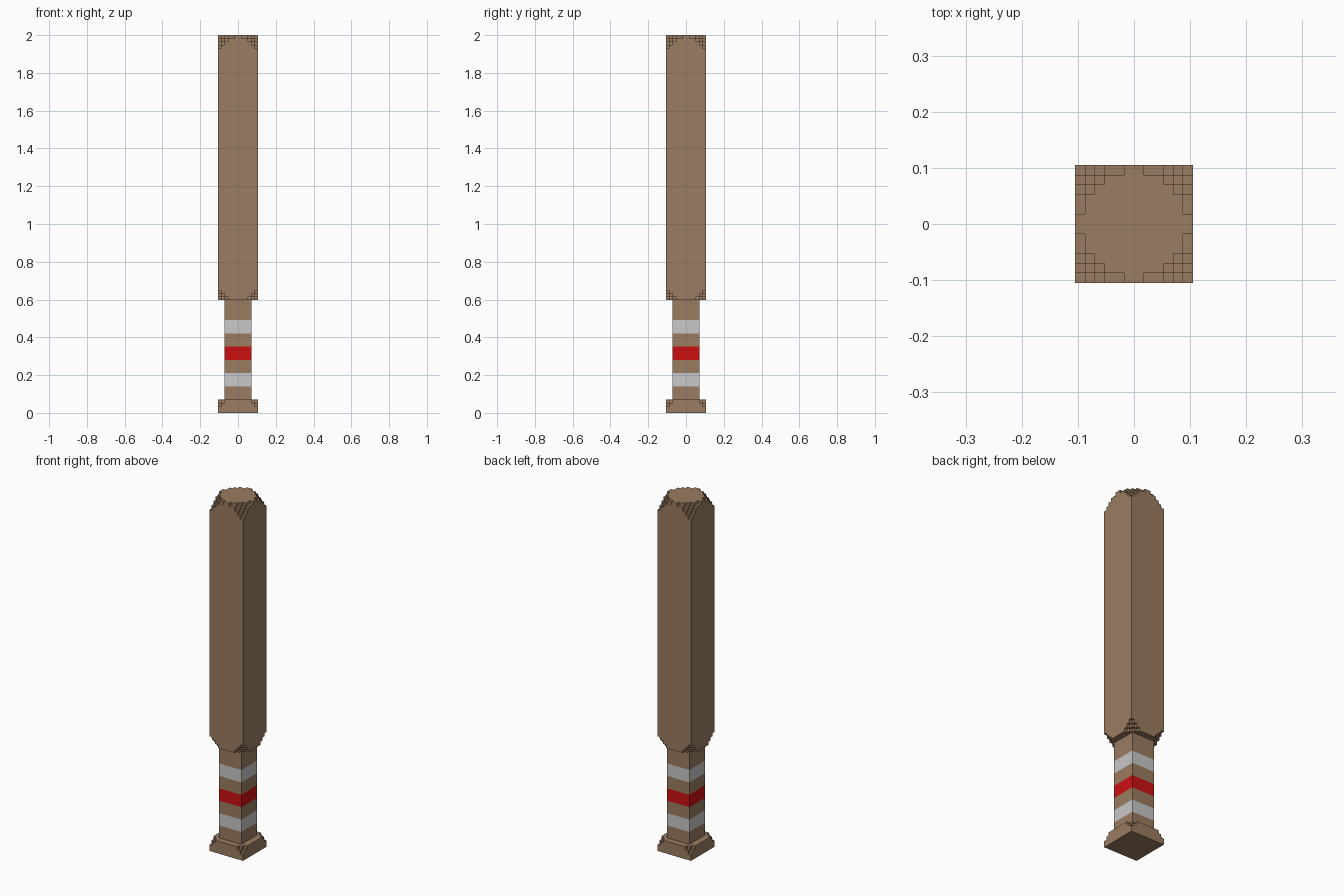
import bpy, bmesh, math
from mathutils import Vector

if "Cube" in bpy.data.objects:
    bpy.data.objects.remove(bpy.data.objects["Cube"])

V = 2 / 114                       # size of one cube cell
KNOB, GRIP, TOP = 4, 34, 114      # layer where each part ends
R = [5.6, 6.15, 6.7, 7.25]        # cut radii of the stepped corners, from the end inward


def material(name, rgb):
    m = bpy.data.materials.new(name)
    m.diffuse_color = (*rgb, 1)
    m.use_nodes = True
    m.node_tree.nodes["Principled BSDF"].inputs["Base Color"].default_value = m.diffuse_color
    return m


MATS = [material("brown wood", (0.328, 0.202, 0.119)),
        material("light grey", (0.58, 0.58, 0.58)),
        material("red", (0.60, 0.005, 0.005))]


def radius(k):
    """Rounding radius of layer k (large means square)."""
    if k < KNOB:
        return R[2:][KNOB - 1 - k] if KNOB - 1 - k < 2 else 9
    if TOP - 1 - k < 4:
        return R[TOP - 1 - k]
    if k - GRIP < 3:
        return R[1:][k - GRIP]
    return 9


def solid(i, j, k):
    if not 0 <= k < TOP:
        return False
    half = 4 if KNOB <= k < GRIP else 6
    x, y = abs(i + 0.5), abs(j + 0.5)
    if max(x, y) > half:
        return False
    return half == 4 or math.hypot(x, y) < radius(k)


def colour(k):
    """Grip bands by height."""
    if 8 <= k < 12 or 24 <= k < 28:
        return 1
    return 2 if 16 <= k < 20 else 0


def build(name, k0, k1):
    """Exposed cell faces between two layers, merged into large flats."""
    bm = bmesh.new()
    for k in range(k0, k1):
        for i in range(-6, 6):
            for j in range(-6, 6):
                if not solid(i, j, k):
                    continue
                c = Vector((i + 0.5, j + 0.5, k + 0.5))
                for a in range(3):
                    for s in (-1, 1):
                        n = Vector((0, 0, 0))
                        n[a] = s
                        if solid(i + int(n.x), j + int(n.y), k + int(n.z)):
                            continue
                        u = Vector((0, 0, 0))
                        u[(a + 1) % 3] = 0.5
                        w = n.cross(u)
                        p = c + n * 0.5
                        f = bm.faces.new([bm.verts.new(q * V) for q in
                                          (p - u - w, p + u - w, p + u + w, p - u + w)])
                        f.material_index = colour(k)
    bmesh.ops.remove_doubles(bm, verts=bm.verts, dist=V * 0.1)
    bmesh.ops.dissolve_limit(bm, angle_limit=0.02, verts=bm.verts, edges=bm.edges,
                             delimit={'MATERIAL'})
    me = bpy.data.meshes.new(name)
    bm.to_mesh(me)
    bm.free()
    for m in MATS:
        me.materials.append(m)
    bpy.context.collection.objects.link(bpy.data.objects.new(name, me))


build("knob", 0, KNOB)
build("grip", KNOB, GRIP)
build("barrel", GRIP, TOP)
